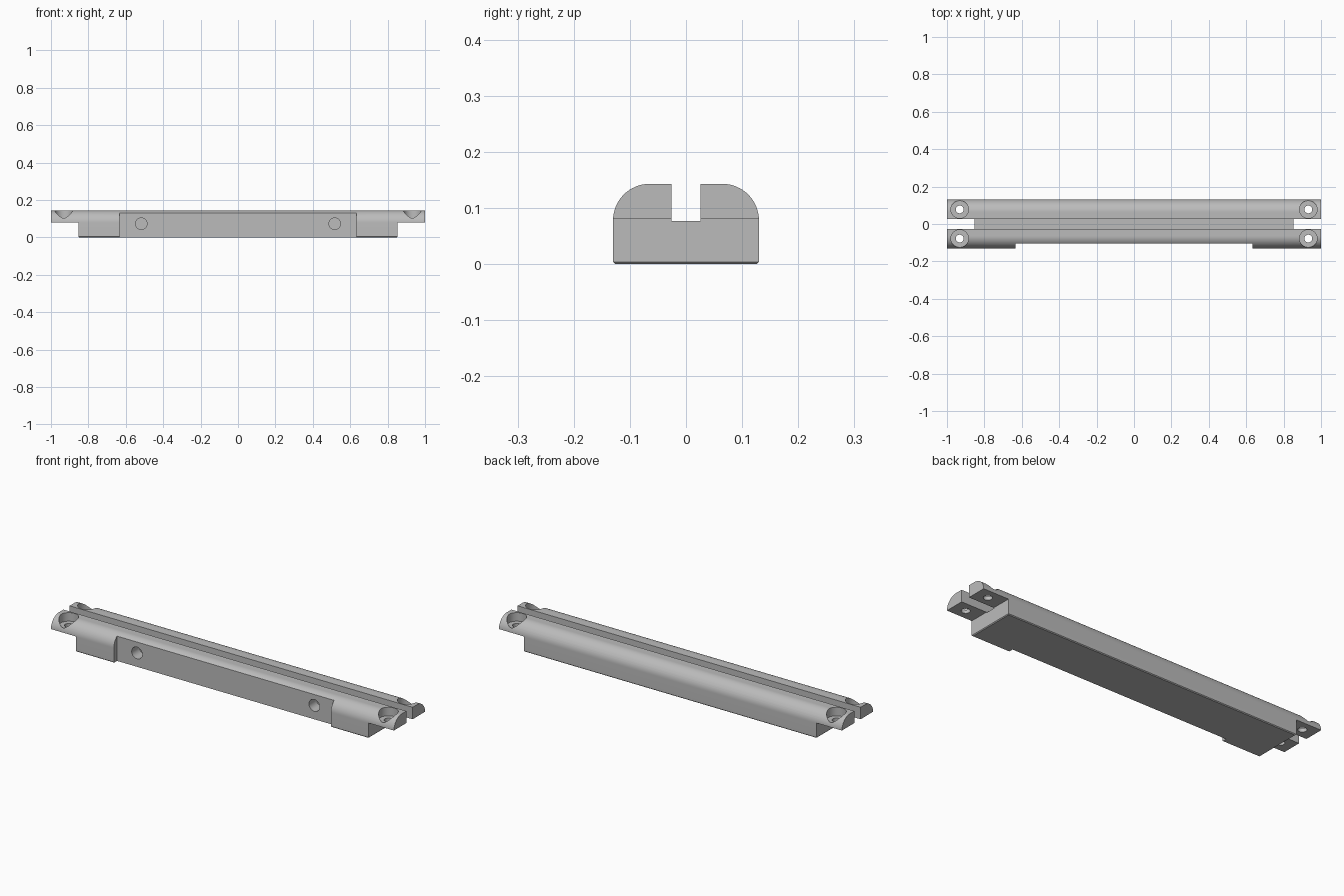
import bpy, bmesh, math
from mathutils import Vector, Matrix

cube = bpy.data.objects.get("Cube")
if cube:
    bpy.data.objects.remove(cube, do_unlink=True)

grey = bpy.data.materials.new("plain grey")
grey.use_nodes = True
colour = (0.5, 0.5, 0.5, 1)
grey.diffuse_color = colour
grey.node_tree.nodes["Principled BSDF"].inputs["Base Color"].default_value = colour

W, TOP, R, CH = 0.13, 0.143, 0.065, 0.004


def make_object(name, bm):
    bmesh.ops.recalc_face_normals(bm, faces=bm.faces)
    mesh = bpy.data.meshes.new(name)
    bm.to_mesh(mesh)
    bm.free()
    mesh.materials.append(grey)
    obj = bpy.data.objects.new(name, mesh)
    bpy.context.collection.objects.link(obj)
    return obj


def prism(name, points, direction):
    """Extrude a flat outline along a direction."""
    bm = bmesh.new()
    face = bm.faces.new([bm.verts.new(p) for p in points])
    moved = bmesh.ops.extrude_face_region(bm, geom=[face])["geom"]
    bmesh.ops.translate(bm, vec=Vector(direction),
                        verts=[v for v in moved if isinstance(v, bmesh.types.BMVert)])
    return make_object(name, bm)


def box(name, low, high):
    (x0, y0, z0), (x1, y1, z1) = low, high
    return prism(name, [(x0, y0, z0), (x1, y0, z0), (x1, y1, z0), (x0, y1, z0)],
                 (0, 0, z1 - z0))


def cylinder(name, centre, radius, depth, along_y=False):
    bm = bmesh.new()
    turn = Matrix.Rotation(math.pi / 2 if along_y else 0, 4, "X")
    bmesh.ops.create_cone(bm, cap_ends=True, segments=48, radius1=radius, radius2=radius,
                          depth=depth, matrix=Matrix.Translation(centre) @ turn)
    return make_object(name, bm)


# Rail: rounded shoulders and a small chamfer along the underside
half = [(W - CH, 0), (W, CH)]
for i in range(17):
    a = math.pi / 2 * i / 16
    half.append((W - R + R * math.cos(a), TOP - R + R * math.sin(a)))
outline = half + [(-y, z) for y, z in reversed(half)]
rail = prism("slotted_rail", [(-1, y, z) for y, z in outline], (2, 0, 0))

# Long top slot and shallow front recess
cutters = [box("top_slot_cutter", (-1.2, -0.026, 0.077), (1.2, 0.026, 0.3)),
           box("front_recess_cutter", (-0.633, -0.3, -0.1), (0.633, -0.103, 0.3))]

for s in (-1, 1):
    # Undercut that leaves two thin lugs at each end
    step = [(0.853 - CH, -0.1), (0.853 - CH, 0), (0.853, CH),
            (0.853, 0.08), (1.2, 0.08), (1.2, -0.1)]
    cutters.append(prism("end_undercut_cutter", [(s * x, -0.3, z) for x, z in step], (0, 0.6, 0)))
    # Blind hole in the front recess
    cutters.append(cylinder("front_hole_cutter", (s * 0.517, -0.1, 0.073), 0.031, 0.12, True))
    # Counterbored screw holes in the lugs
    for t in (-1, 1):
        cutters.append(cylinder("counterbore_cutter", (s * 0.932, t * 0.078, 0.198), 0.047, 0.2))
        cutters.append(cylinder("screw_hole_cutter", (s * 0.932, t * 0.078, 0.1), 0.021, 0.2))

for cutter in cutters:
    cutter.hide_render = True
    cutter.hide_set(True)
    mod = rail.modifiers.new(cutter.name, "BOOLEAN")
    mod.operation = "DIFFERENCE"
    mod.solver = "EXACT"
    mod.object = cutter

# Bake the cuts, then remove the cutters
bpy.context.view_layer.update()
graph = bpy.context.evaluated_depsgraph_get()
rail_mesh = bpy.data.meshes.new_from_object(rail.evaluated_get(graph))
rail.modifiers.clear()
rail.data = rail_mesh
for cutter in cutters:
    bpy.data.objects.remove(cutter, do_unlink=True)

bpy.ops.object.select_all(action="DESELECT")
rail.select_set(True)
bpy.context.view_layer.objects.active = rail
bpy.ops.object.shade_smooth_by_angle(angle=math.radians(30))
